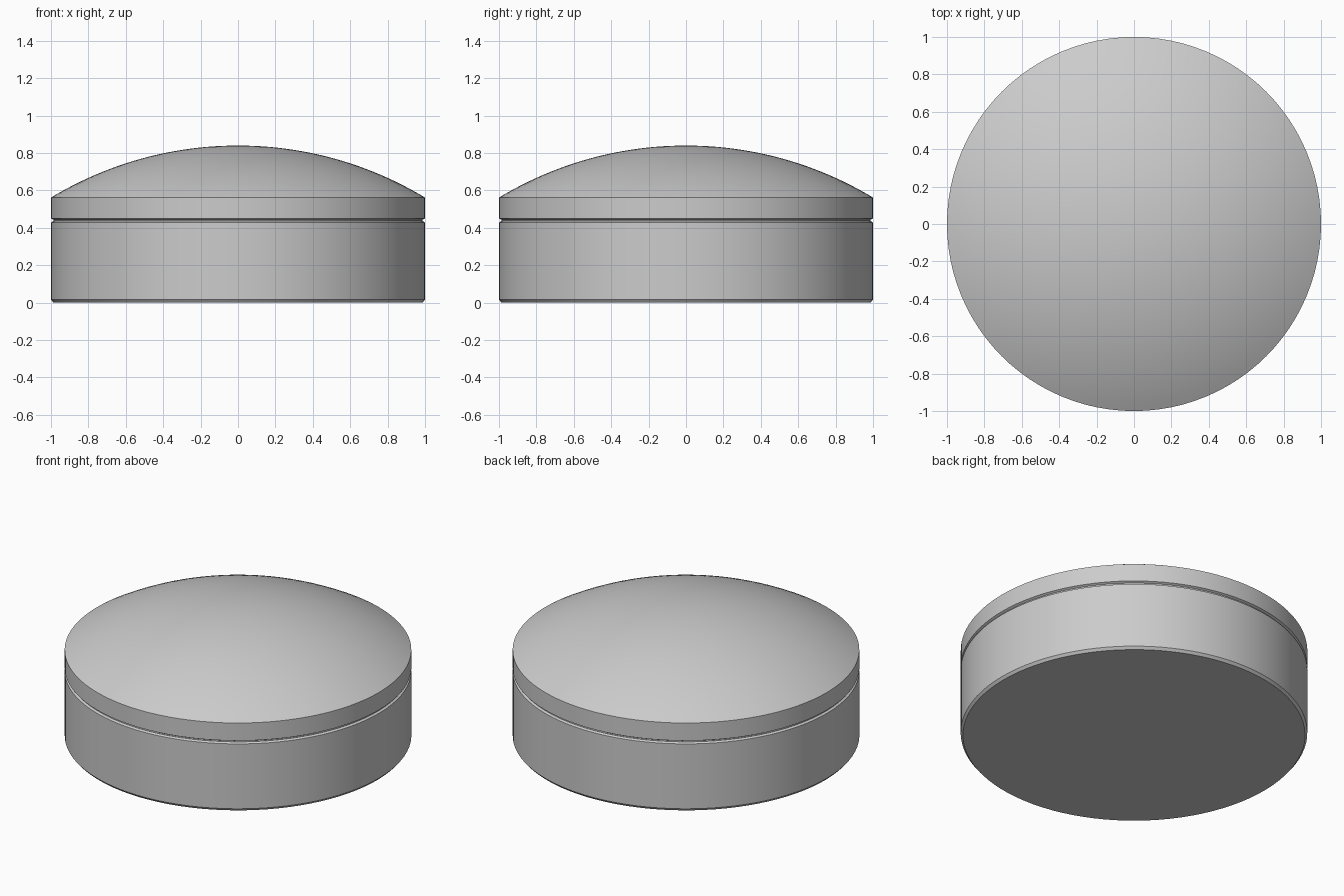
import bpy
import bmesh
import math

cube = bpy.data.objects.get("Cube")
if cube:
    bpy.data.objects.remove(cube, do_unlink=True)

grey = bpy.data.materials.new("plain grey")
grey.use_nodes = True
grey.diffuse_color = (0.6, 0.6, 0.6, 1)
grey.node_tree.nodes["Principled BSDF"].inputs["Base Color"].default_value = (0.6, 0.6, 0.6, 1)

SEGMENTS = 96


def lathe(name, profile):
    """Turn a (radius, height) profile around the z axis."""
    bm = bmesh.new()
    verts = [bm.verts.new((r, 0, z)) for r, z in profile]
    edges = [bm.edges.new(pair) for pair in zip(verts, verts[1:])]
    bmesh.ops.spin(bm, geom=verts + edges, cent=(0, 0, 0), axis=(0, 0, 1),
                   angle=math.tau, steps=SEGMENTS, use_merge=True)
    bmesh.ops.remove_doubles(bm, verts=bm.verts, dist=1e-5)
    bmesh.ops.recalc_face_normals(bm, faces=bm.faces)
    mesh = bpy.data.meshes.new(name)
    bm.to_mesh(mesh)
    bm.free()
    mesh.materials.append(grey)
    obj = bpy.data.objects.new(name, mesh)
    bpy.context.collection.objects.link(obj)
    bpy.ops.object.select_all(action="DESELECT")
    obj.select_set(True)
    bpy.context.view_layer.objects.active = obj
    bpy.ops.object.shade_smooth_by_angle(angle=math.radians(25))


# Shallow spherical dome, from its rim to its top
RIM, TOP, STEPS = 0.562, 0.84, 24
rise = TOP - RIM
radius = (1 + rise ** 2) / (2 * rise)
sweep = math.asin(1 / radius)
dome = []
for i in range(STEPS + 1):
    a = sweep * (1 - i / STEPS)
    dome.append((radius * math.sin(a), TOP - radius * (1 - math.cos(a))))

# Chamfered foot, drum wall, and the narrow groove under the lid wall
INNER = 0.987
foot_and_wall = [(0, 0), (INNER, 0), (1, 0.016), (1, 0.429)]
groove = [(INNER, 0.436), (INNER, 0.443), (1, 0.45)]

# One closed shell: drum, groove, lid wall and dome
lathe("domed_canister", foot_and_wall + groove + dome)
